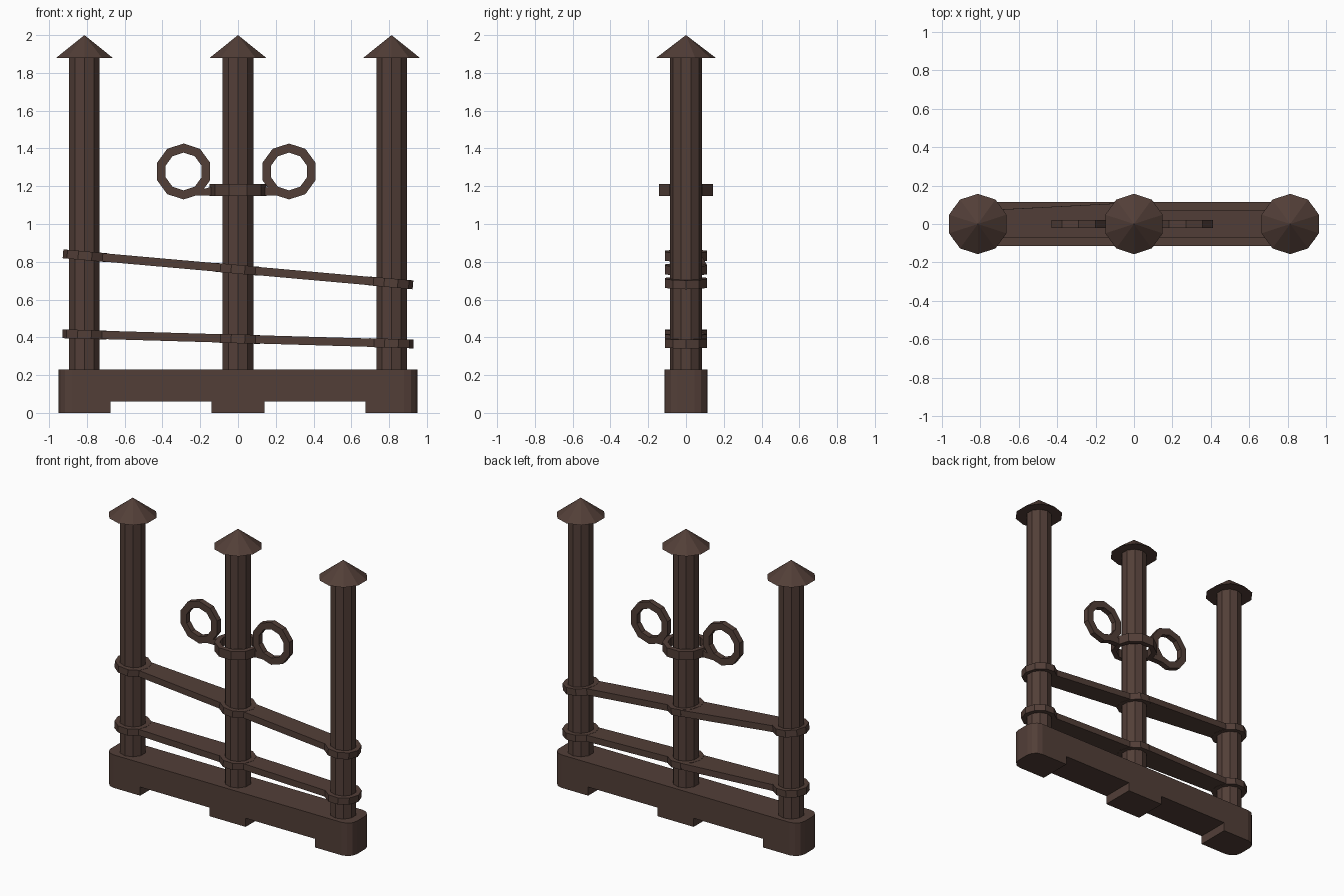
import bpy
import bmesh
import math
from mathutils import Matrix

default = bpy.data.objects.get("Cube")
if default:
    bpy.data.objects.remove(default, do_unlink=True)

# One dark brown for everything
COLOUR = (0.085, 0.049, 0.039, 1)
brown = bpy.data.materials.new("dark brown")
brown.use_nodes = True
brown.diffuse_color = COLOUR
brown.node_tree.nodes["Principled BSDF"].inputs["Base Color"].default_value = COLOUR

SIDES = 10
POSTS = {"right": -0.813, "middle": 0.0, "left": 0.813}


def finish(name, bm):
    bmesh.ops.recalc_face_normals(bm, faces=bm.faces)
    mesh = bpy.data.meshes.new(name)
    bm.to_mesh(mesh)
    bm.free()
    mesh.materials.append(brown)
    obj = bpy.data.objects.new(name, mesh)
    bpy.context.collection.objects.link(obj)
    return obj


def prism(name, outline, low, high):
    """Extrude a flat outline along local z."""
    bm = bmesh.new()
    face = bm.faces.new([bm.verts.new((x, y, low)) for x, y in outline])
    top = bmesh.ops.extrude_face_region(bm, geom=[face])["geom"]
    verts = [v for v in top if isinstance(v, bmesh.types.BMVert)]
    bmesh.ops.translate(bm, verts=verts, vec=(0, 0, high - low))
    return finish(name, bm)


def cone(name, x, r1, r2, low, high):
    bm = bmesh.new()
    bmesh.ops.create_cone(bm, cap_ends=True, segments=SIDES, radius1=r1, radius2=r2,
                          depth=high - low,
                          matrix=Matrix.Translation((x, 0, (low + high) / 2)))
    return finish(name, bm)


def band(name, outer, inner, height):
    """Flat-sided hollow ring around local z."""
    bm = bmesh.new()
    loops = []
    for r, z in ((outer, -1), (outer, 1), (inner, 1), (inner, -1)):
        angles = [math.tau * i / SIDES for i in range(SIDES)]
        loops.append([bm.verts.new((r * math.cos(a), r * math.sin(a), z * height / 2))
                      for a in angles])
    for k in range(4):
        a, b = loops[k], loops[(k + 1) % 4]
        for i in range(SIDES):
            j = (i + 1) % SIDES
            bm.faces.new((a[i], a[j], b[j], b[i]))
    return finish(name, bm)


# Base beam with three feet and rounded vertical corners
half = [(0.95, 0), (0.675, 0), (0.675, 0.06), (0.14, 0.06), (0.14, 0)]
profile = half + [(-x, z) for x, z in reversed(half)] + [(-0.95, 0.23), (0.95, 0.23)]
base = prism("base", profile, -0.115, 0.115)
base.data.transform(Matrix.Rotation(math.pi / 2, 4, "X"))
bm = bmesh.new()
bm.from_mesh(base.data)
corners = [e for e in bm.edges if all(abs(v.co.x) > 0.94 for v in e.verts)
           and abs(e.verts[0].co.z - e.verts[1].co.z) > 0.1]
bmesh.ops.bevel(bm, geom=corners, offset=0.07, segments=3, profile=0.5, affect="EDGES")
bm.to_mesh(base.data)
bm.free()

# Posts with pointed caps
for side, x in POSTS.items():
    cone(side + "_post", x, 0.085, 0.085, 0.2, 1.88)
    cone(side + "_cap", x, 0.157, 0, 1.88, 2.0)

# Sloping rails with a sleeve at each post
plank = [(-0.81, -0.07), (0.81, -0.07), (0.81, 0.07), (0, 0.07),
         (-0.04, 0.11), (-0.81, 0.07)]
for label, height, angle in (("upper", 0.76, 0.0885), ("lower", 0.392, 0.029)):
    tilt = Matrix.Translation((0, 0, height)) @ Matrix.Rotation(angle, 4, "Y")
    rail = prism(label + "_rail", plank, -0.022, 0.022)
    rail.data.transform(tilt)
    for side, x in POSTS.items():
        sleeve = band(f"{label}_{side}_sleeve", 0.117, 0.078, 0.047)
        sleeve.data.transform(tilt @ Matrix.Translation((x, 0, 0)))

# Collar holding two upright hoops
collar = band("collar", 0.15, 0.115, 0.062)
collar.data.transform(Matrix.Translation((0, 0, 1.18)))
for side, x, sign in (("right", -0.288, -1), ("left", 0.27, 1)):
    hoop = band(side + "_hoop", 0.148, 0.1, 0.04)
    hoop.data.transform(Matrix.Translation((x, 0, 1.278))
                        @ Matrix.Rotation(math.pi / 2, 4, "X")
                        @ Matrix.Rotation(math.pi / SIDES, 4, "Z"))
    link = prism(side + "_hoop_link",
                 [(sign * 0.13, 1.15), (sign * 0.23, 1.15),
                  (sign * 0.2, 1.18), (sign * 0.13, 1.2)], -0.02, 0.02)
    link.data.transform(Matrix.Rotation(math.pi / 2, 4, "X"))
